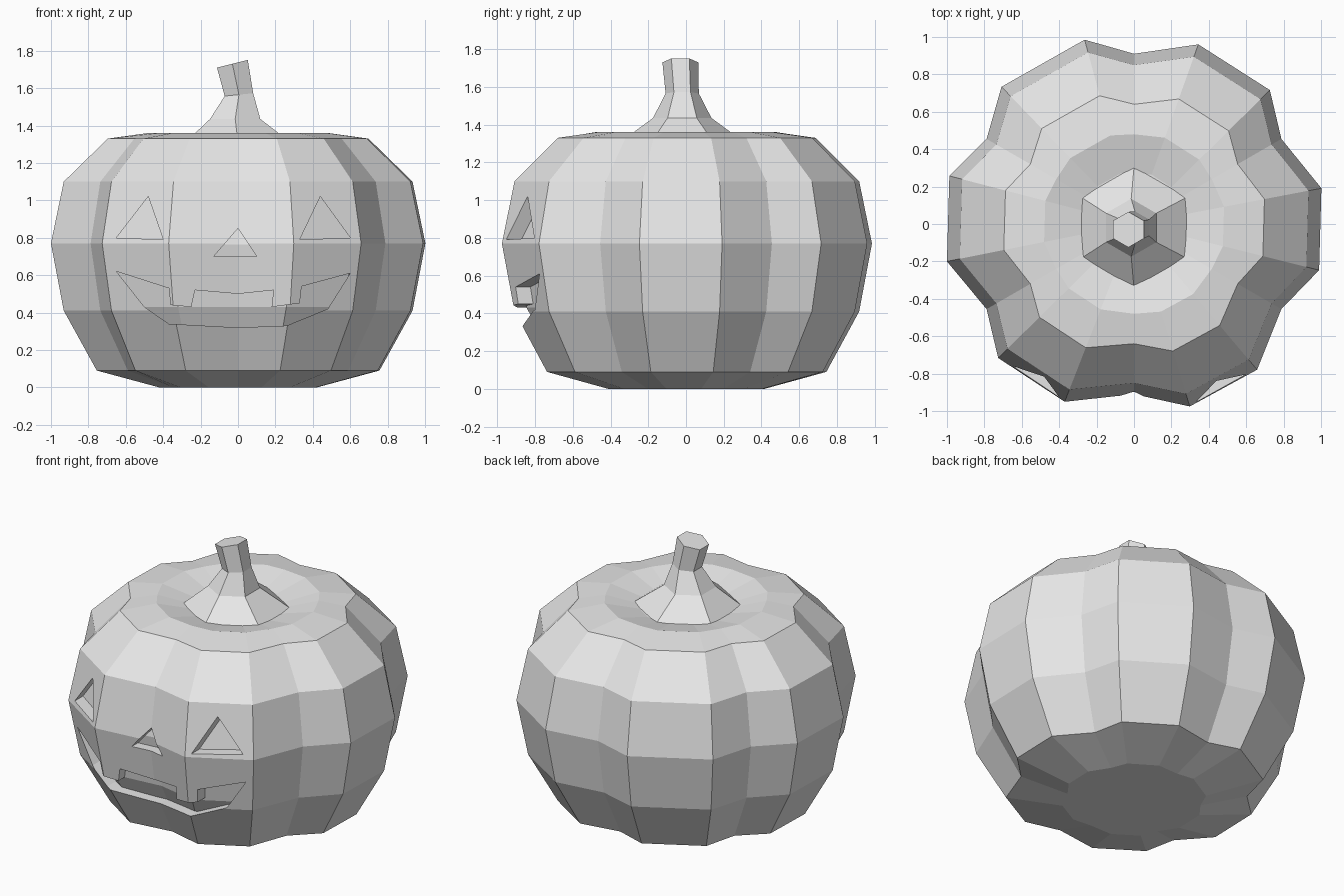
import bpy
import bmesh
from math import cos, sin, pi, radians
from mathutils import Matrix, Vector

default = bpy.data.objects.get("Cube")
if default:
    bpy.data.objects.remove(default, do_unlink=True)

grey = bpy.data.materials.new("light_grey")
grey.use_nodes = True
grey.diffuse_color = (0.8, 0.8, 0.8, 1)
grey.node_tree.nodes["Principled BSDF"].inputs["Base Color"].default_value = grey.diffuse_color


def loft(name, rings):
    """Bridge closed rings of points from bottom to top and cap both ends."""
    bm = bmesh.new()
    loops = [[bm.verts.new(p) for p in ring] for ring in rings]
    for low, high in zip(loops, loops[1:]):
        count = len(low)
        for i in range(count):
            j = (i + 1) % count
            bm.faces.new((low[i], low[j], high[j], high[i]))
    bm.faces.new(loops[0][::-1])
    bm.faces.new(loops[-1])
    bmesh.ops.recalc_face_normals(bm, faces=bm.faces)
    mesh = bpy.data.meshes.new(name)
    bm.to_mesh(mesh)
    bm.free()
    mesh.materials.append(grey)
    obj = bpy.data.objects.new(name, mesh)
    bpy.context.collection.objects.link(obj)
    return obj


def subtract(target, cutter):
    mod = target.modifiers.new("cut", "BOOLEAN")
    mod.operation = "DIFFERENCE"
    mod.solver = "EXACT"
    mod.object = cutter
    bpy.context.view_layer.objects.active = target
    bpy.ops.object.modifier_apply(modifier=mod.name)


# Six lobes: start and end angle of each, with a groove between neighbours
lobes = [(-14, 10.8), (44.6, 70.3), (105, 134), (165.4, 191.3), (224.6, 248.7), (287, 310.2)]

# Profile: height, lobe radius, groove radius
profile = [
    (0, 0.43, 0.40),
    (0.09, 0.77, 0.68),
    (0.41, 0.95, 0.85),
    (0.77, 1.02, 0.91),
    (1.1, 0.95, 0.85),
    (1.33, 0.71, 0.64),
    (1.36, 0.49, 0.48),
    (1.31, 0.28, 0.28),
]


def body_ring(z, lobe_r, groove_r):
    points = []
    for i, (start, end) in enumerate(lobes):
        for angle, r in ((start, lobe_r), (end, lobe_r), (30 + 60 * i, groove_r)):
            a = radians(angle)
            points.append((r * cos(a), r * sin(a), z))
    return points


def make_body(name):
    return loft(name, [body_ring(*row) for row in profile])


body = make_body("pumpkin_body")

# Smaller inner copy that sets the floor of the carved recesses
core = make_body("recess_floor")
centre = Vector((0, 0, 0.7))
shrink = Matrix.Translation(centre) @ Matrix.Scale(0.93, 4) @ Matrix.Translation(-centre)
core.data.transform(shrink)
core.hide_render = True

# Carved face outlines, as x and z
carvings = {
    "right_eye": [(-0.48, 1.02), (-0.65, 0.8), (-0.4, 0.79)],
    "left_eye": [(0.44, 1.02), (0.33, 0.79), (0.6, 0.8)],
    "nose": [(0, 0.85), (-0.13, 0.7), (0.1, 0.7)],
    "mouth": [
        (-0.65, 0.62), (-0.37, 0.53), (-0.36, 0.44), (-0.25, 0.43),
        (-0.23, 0.52), (0, 0.5), (0.19, 0.52), (0.18, 0.43),
        (0.33, 0.45), (0.34, 0.54), (0.6, 0.61), (0.48, 0.42),
        (0.26, 0.33), (0, 0.32), (-0.37, 0.34), (-0.5, 0.43),
    ],
}
for name, outline in carvings.items():
    cutter = loft(name + "_cutter", [[(x, y, z) for x, z in outline] for y in (-1.2, -0.4)])
    cutter.hide_render = True
    subtract(cutter, core)
    subtract(body, cutter)
    bpy.data.objects.remove(cutter, do_unlink=True)
bpy.data.objects.remove(core, do_unlink=True)


# Stem: flared six-sided rings, each with centre, height, radius and tilt
def stem_ring(x, y, z, r, tilt):
    points = []
    for i in range(6):
        a = pi / 6 + i * pi / 3
        dx = r * cos(a)
        points.append((x + dx, y + r * sin(a), z + tilt * dx))
    return points


loft("stem", [
    stem_ring(0, -0.02, 1.31, 0.325, 0),
    stem_ring(-0.015, -0.02, 1.435, 0.155, 0),
    stem_ring(0.005, -0.02, 1.565, 0.088, 0.1),
    stem_ring(-0.03, -0.03, 1.73, 0.095, 0.25),
])
